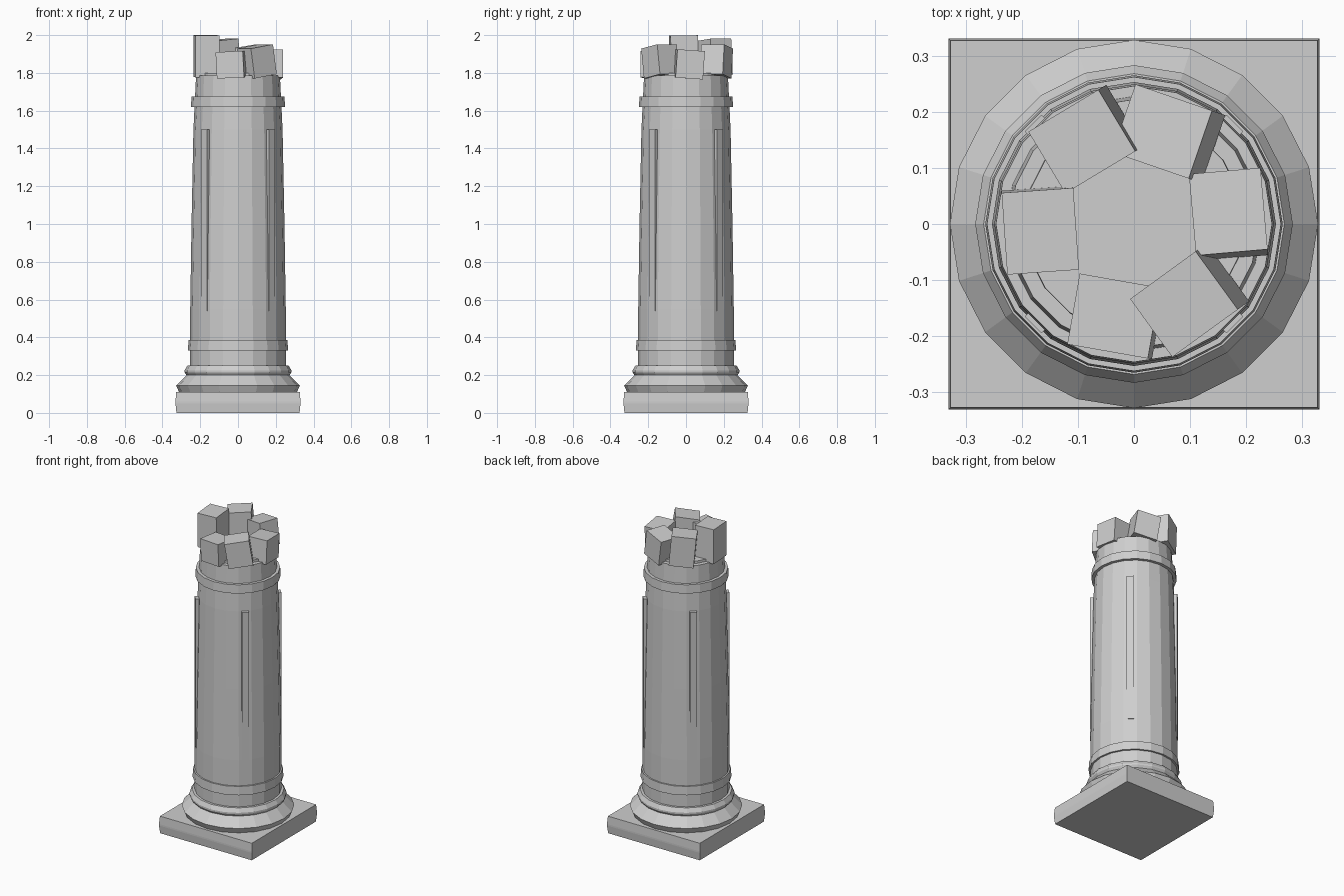
import bpy, bmesh
from math import radians, sin, cos, pi
from mathutils import Matrix

cube = bpy.data.objects.get("Cube")
if cube:
    bpy.data.objects.remove(cube, do_unlink=True)

stone = bpy.data.materials.new("grey_stone")
stone.use_nodes = True
stone.diffuse_color = (0.62, 0.62, 0.62, 1)
stone.node_tree.nodes["Principled BSDF"].inputs["Base Color"].default_value = (0.62, 0.62, 0.62, 1)


def finish(name, bm):
    bmesh.ops.recalc_face_normals(bm, faces=bm.faces)
    mesh = bpy.data.meshes.new(name)
    bm.to_mesh(mesh)
    bm.free()
    mesh.materials.append(stone)
    obj = bpy.data.objects.new(name, mesh)
    bpy.context.collection.objects.link(obj)
    return obj


def stack(name, profile, sides=20, start=pi / 2):
    """Closed solid from (radius, height) rings, flat faced."""
    bm = bmesh.new()
    rings = []
    for r, z in profile:
        angles = [start + 2 * pi * i / sides for i in range(sides)]
        rings.append([bm.verts.new((r * cos(a), r * sin(a), z)) for a in angles])
    for low, high in zip(rings, rings[1:]):
        for i in range(sides):
            j = (i + 1) % sides
            bm.faces.new((low[i], low[j], high[j], high[i]))
    bm.faces.new(rings[0])
    bm.faces.new(rings[-1])
    return finish(name, bm)


def box(name, size, centre, matrix):
    bm = bmesh.new()
    bmesh.ops.create_cube(bm, size=1)
    bmesh.ops.scale(bm, vec=size, verts=bm.verts)
    bmesh.ops.translate(bm, vec=centre, verts=bm.verts)
    bmesh.ops.transform(bm, matrix=matrix, verts=bm.verts)
    return finish(name, bm)


# Square plinth with slightly bulging sides
root2 = 2 ** 0.5
stack("plinth", [(h * root2, z) for h, z in
                 ((0.326, 0), (0.331, 0.05), (0.331, 0.06), (0.327, 0.11))],
      sides=4, start=pi / 4)

# Moulded base rings
stack("base_lower_moulding", [(0.312, 0.11), (0.328, 0.145), (0.268, 0.205)])
stack("base_upper_moulding", [(0.27, 0.195), (0.283, 0.215), (0.283, 0.225), (0.268, 0.25)])

# Tapering shaft, with a raised core at the broken top
stack("shaft", [(0.253, 0.2), (0.253, 0.55), (0.246, 1.0), (0.236, 1.5), (0.222, 1.785)])
stack("broken_core", [(0.2, 1.7), (0.195, 1.8)])

# Bands around the shaft
stack("lower_band", [(0.265, 0.33), (0.262, 0.385)])
stack("upper_band", [(0.249, 1.62), (0.246, 1.675)])

# Thin upright strips on the four diagonals
for k in range(4):
    box(f"shaft_strip_{k + 1}", (0.05, 0.042, 0.96), (0.2295, 0, 1.02),
        Matrix.Rotation(pi / 4 + k * pi / 2, 4, "Z"))

# Broken crown: top centre x, y, z, then height, turn and sideways lean
crown = [
    (0.168, 0.022, 1.92, 0.15, 5, 4),
    (0.050, 0.165, 1.94, 0.16, 71, 9),
    (-0.093, 0.147, 1.975, 0.19, 121, 5),
    (-0.167, -0.013, 1.998, 0.22, 184, 1),
    (-0.036, -0.164, 1.913, 0.14, 260, -3),
    (0.089, -0.143, 1.94, 0.16, 306, -9),
]
for k, (x, y, z, height, turn, lean) in enumerate(crown):
    place = (Matrix.Translation((x, y, z)) @ Matrix.Rotation(radians(turn), 4, "Z")
             @ Matrix.Rotation(radians(-lean), 4, "X"))
    box(f"crown_block_{k + 1}", (0.128, 0.146, height), (0, 0, -height / 2), place)
